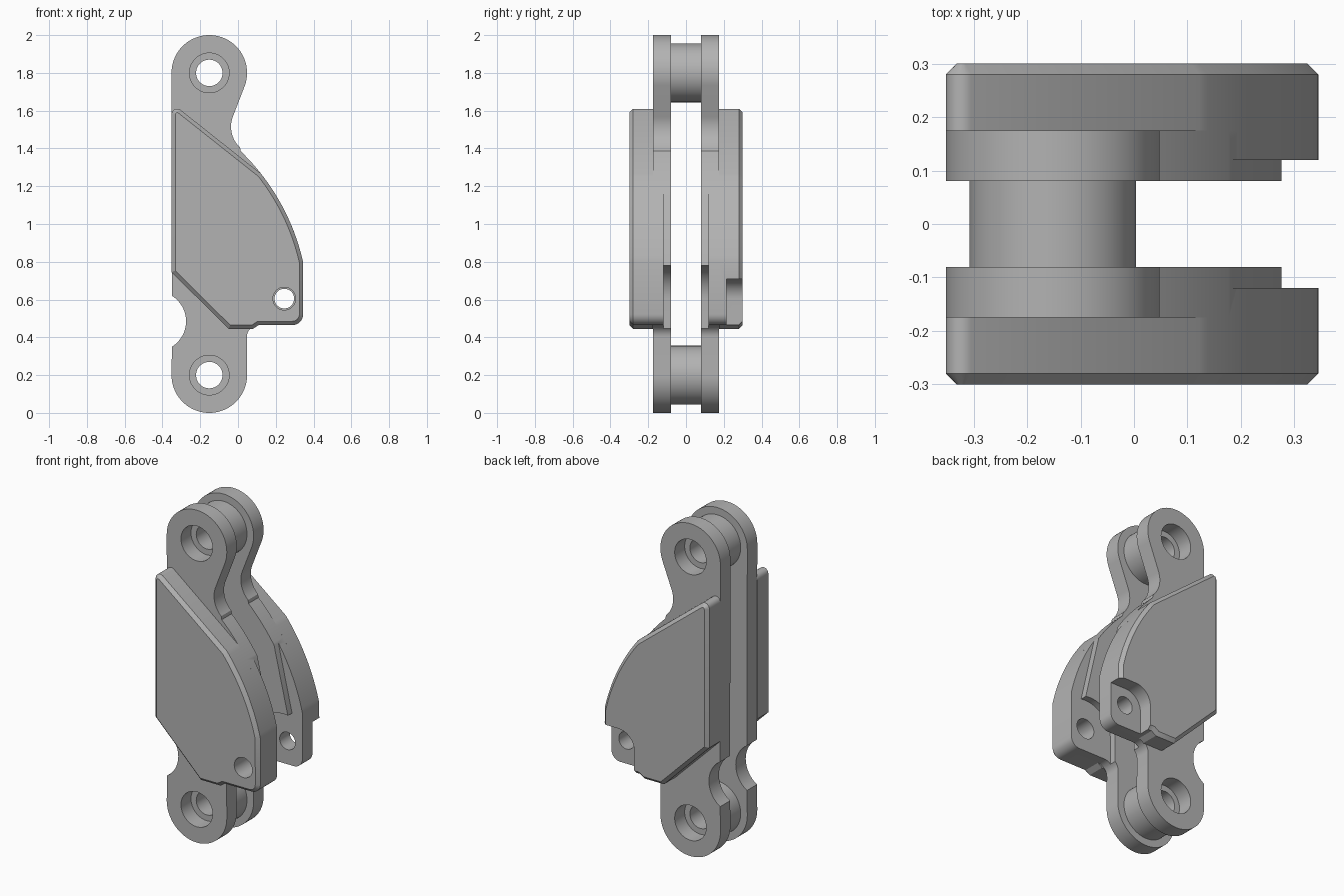
import bpy, bmesh
from math import radians, cos, sin

if "Cube" in bpy.data.objects:
    bpy.data.objects.remove(bpy.data.objects["Cube"], do_unlink=True)

steel = bpy.data.materials.new("grey_steel")
steel.use_nodes = True
GREY = (0.45, 0.45, 0.45, 1)
steel.diffuse_color = GREY
steel.node_tree.nodes["Principled BSDF"].inputs["Base Color"].default_value = GREY

PIN_X, LOW, HIGH = -0.152, 0.2, 1.8      # main pin axes
BOLT = (0.245, 0.605)                    # small bolt axis
INNER, POCKET, FACE, OUTER = 0.08, 0.12, 0.175, 0.30
CHAMFER = 0.02


def arc(cx, cz, r, a0, a1, n=16):
    angles = [radians(a0 + (a1 - a0) * i / n) for i in range(n + 1)]
    return [(cx + r * cos(a), cz + r * sin(a)) for a in angles]


def circle(cx, cz, r):
    return arc(cx, cz, r, 0, 360, 64)[:-1]


def prism(name, outline, y0, y1, chamfer=0):
    """Extrude an x-z outline from y0 to y1, optionally chamfering the y1 rim."""
    bm = bmesh.new()
    side = 1 if y1 > y0 else -1
    shoulder = y1 - side * chamfer
    near = [bm.verts.new((x, y0, z)) for x, z in outline]
    far = [bm.verts.new((x, shoulder, z)) for x, z in outline]
    bm.faces.new(near)
    cap = bm.faces.new(far)
    for i in range(len(near)):
        j = (i + 1) % len(near)
        bm.faces.new((near[i], near[j], far[j], far[i]))
    bmesh.ops.recalc_face_normals(bm, faces=bm.faces)
    if chamfer:
        bmesh.ops.inset_region(bm, faces=[cap], thickness=chamfer,
                               depth=chamfer, use_even_offset=True)
    mesh = bpy.data.meshes.new(name)
    bm.to_mesh(mesh)
    bm.free()
    mesh.materials.append(steel)
    obj = bpy.data.objects.new(name, mesh)
    bpy.context.collection.objects.link(obj)
    return obj


def select(obj):
    bpy.ops.object.select_all(action='DESELECT')
    obj.select_set(True)
    bpy.context.view_layer.objects.active = obj


def cut(obj, outline, y0, y1):
    cutter = prism("cutter", outline, y0, y1)
    cutter.hide_render = True
    mod = obj.modifiers.new("cut", 'BOOLEAN')
    mod.operation, mod.solver, mod.object = 'DIFFERENCE', 'EXACT', cutter
    select(obj)
    bpy.ops.object.modifier_apply(modifier=mod.name)
    bpy.data.objects.remove(cutter, do_unlink=True)


def finish(obj):
    select(obj)
    bpy.ops.object.shade_smooth_by_angle(angle=radians(25))


# Shared curves of the bulging edge and its lower corner
BULGE = (-0.804, 0.538, 1.178)
lower_corner = arc(0.288, 0.522, 0.057, 0, -90, 8)

# Side plate: two round lugs, a neck, the bulge and a rear notch
plate_outline = (
    arc(PIN_X, HIGH, 0.2, 180, -20, 40)
    + arc(0.113, 1.515, 0.15, 160, 227)
    + arc(*BULGE, 46, 12.8, 24)
    + lower_corner
    + arc(0.11, 0.402, 0.063, 90, 180, 8)
    + arc(PIN_X, LOW, 0.2, 0, -180, 40)
    + arc(-0.434, 0.485, 0.159, -58, 58)
)

# Cover: chamfered slab over the middle of the plate
cover_outline = (
    arc(-0.322, 1.58, 0.03, 180, 55, 6)
    + arc(*BULGE, 38.2, 12.8, 20)
    + lower_corner
    + [(0.11, 0.465), (0.08, 0.445), (-0.05, 0.445), (-0.352, 0.745)]
)

# Inner pocket clearing the bolt area
pocket = ([(0.184, 1.18)] + arc(*BOLT, 0.178, 80, 180)
          + [(0.067, 0.43), (0.5, 0.43), (0.5, 1.18)])

# Bolt head recess, on the back cover only
recess = arc(0.24, 0.605, 0.105, 90, 180) + [(0.135, 0.3), (0.5, 0.3), (0.5, 0.71)]

for label, side, bolt_radius in (("front", -1, 0.06), ("back", 1, 0.052)):
    plate = prism(label + "_side_plate", plate_outline, side * INNER, side * FACE)
    cover = prism(label + "_cover", cover_outline, side * FACE, side * OUTER, CHAMFER)
    cut(plate, pocket, side * 0.05, side * POCKET)
    for z in (LOW, HIGH):
        cut(plate, circle(PIN_X, z, 0.105), side * 0.05, side * 0.2)
    for part in (plate, cover):
        cut(part, circle(*BOLT, bolt_radius), side * 0.05, side * 0.35)
    if side > 0:
        cut(cover, recess, 0.215, 0.35)
    finish(plate)
    finish(cover)

# Hollow spacers between the plates
for label, z in (("lower", LOW), ("upper", HIGH)):
    spacer = prism(label + "_spacer", circle(PIN_X, z, 0.156), -INNER, INNER)
    cut(spacer, circle(PIN_X, z, 0.07), -0.2, 0.2)
    finish(spacer)
